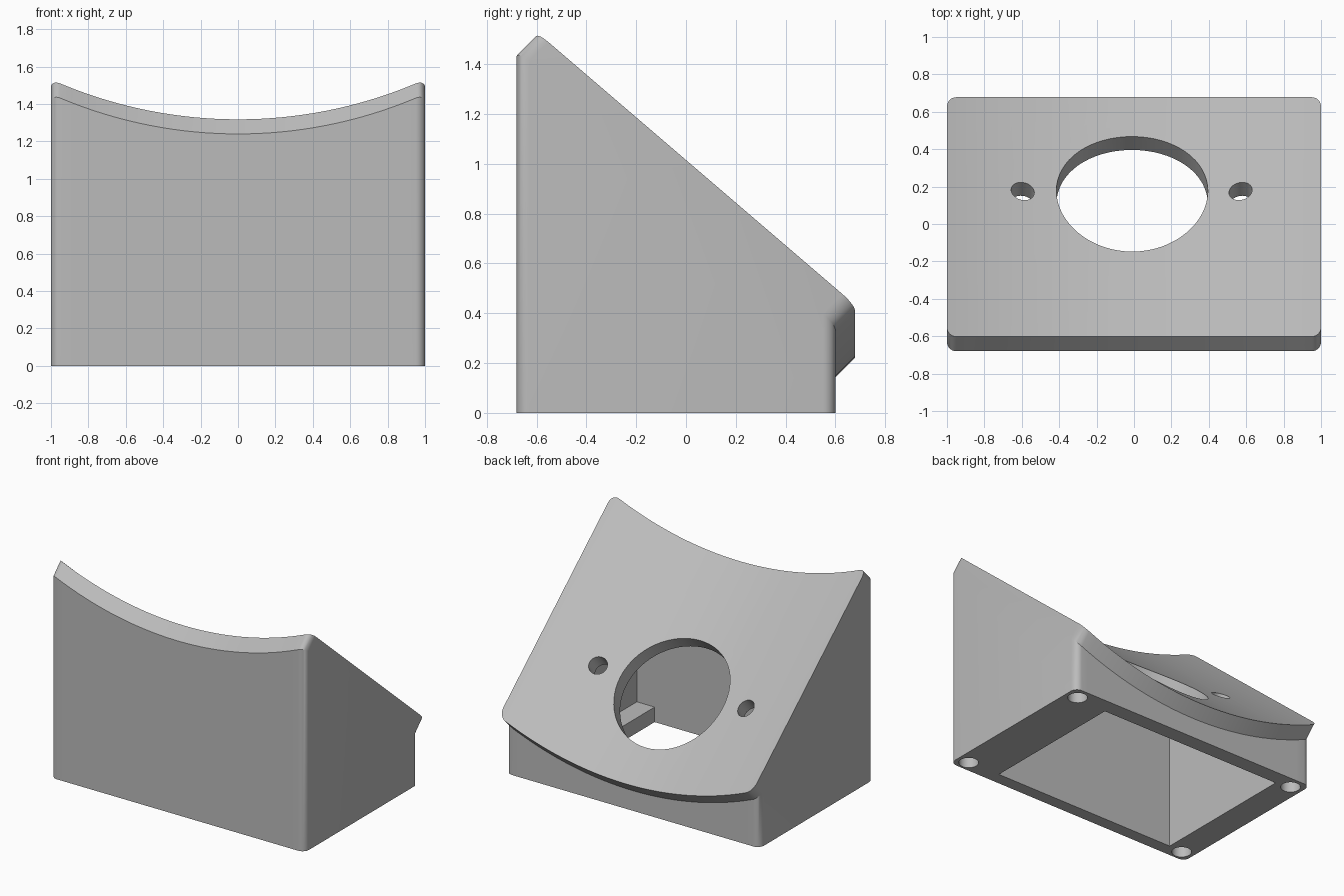
import bpy, bmesh, math
from mathutils import Vector

cube = bpy.data.objects.get("Cube")
if cube:
    bpy.data.objects.remove(cube, do_unlink=True)

SLOPE = 0.857          # fall of the top plate from front to back
RADIUS = 2.45          # sideways curve of the plate
FRONT, BACK = -0.68, 0.60
LIP = 0.078            # plate offset backwards and upwards
CORNER = 0.05

grey = bpy.data.materials.new("light_grey")
grey.use_nodes = True
grey.diffuse_color = (0.5, 0.5, 0.5, 1)
grey.node_tree.nodes["Principled BSDF"].inputs["Base Color"].default_value = (0.5, 0.5, 0.5, 1)


def under_plate(x, y):
    """Height of the underside of the curved, sloping plate."""
    sag = RADIUS - math.sqrt(RADIUS ** 2 - x ** 2)
    return 1.24 + sag - SLOPE * (y - FRONT)


def finish(name, bm):
    bmesh.ops.recalc_face_normals(bm, faces=bm.faces)
    mesh = bpy.data.meshes.new(name)
    bm.to_mesh(mesh)
    bm.free()
    mesh.materials.append(grey)
    obj = bpy.data.objects.new(name, mesh)
    bpy.context.collection.objects.link(obj)
    return obj


def loft(name, sections):
    """Join matching cross-sections into a closed solid."""
    bm = bmesh.new()
    rings = [[bm.verts.new(p) for p in s] for s in sections]
    for a, b in zip(rings, rings[1:]):
        for i in range(len(a)):
            j = (i + 1) % len(a)
            bm.faces.new((a[i], a[j], b[j], b[i]))
    bm.faces.new(rings[0])
    bm.faces.new(rings[-1])
    return finish(name, bm)


def rod(name, center, axis, radius, length, sides):
    bm = bmesh.new()
    turn = Vector((0, 0, 1)).rotation_difference(Vector(axis)).to_matrix().to_4x4()
    turn.translation = center
    bmesh.ops.create_cone(bm, cap_ends=True, segments=sides, radius1=radius,
                          radius2=radius, depth=length, matrix=turn)
    return finish(name, bm)


def cut(target, cutter):
    cutter.hide_render = True
    mod = target.modifiers.new("cut", "BOOLEAN")
    mod.operation = "DIFFERENCE"
    mod.solver = "EXACT"
    mod.object = cutter
    bpy.context.view_layer.objects.active = target
    bpy.ops.object.modifier_apply(modifier=mod.name)
    bpy.data.objects.remove(cutter, do_unlink=True)


# Outer body: section at each x, with rounded upright corners
def body_section(x, inset):
    f, b = FRONT + inset, BACK - inset
    zf, zb = under_plate(x, f), under_plate(x, b)
    return [(x, f, 0), (x, f, zf), (x, f + LIP, zf + LIP),
            (x, b + LIP, zb + LIP), (x, b, zb), (x, b, 0)]


flat = 1 - CORNER
arc = [(flat + CORNER * math.sin(a), CORNER * (1 - math.cos(a)))
       for a in (math.pi / 2 * i / 7 for i in range(1, 8))]
stations = [(-x, inset) for x, inset in reversed(arc)]
stations += [(flat * (i / 16 - 1), 0) for i in range(33)]
stations += arc
body = loft("sloped_housing", [body_section(x, inset) for x, inset in stations])

# Hollow inside, open at the bottom
IN_FRONT, IN_BACK, IN_SIDE = -0.59, 0.49, 0.80
hollow = []
for i in range(25):
    x = IN_SIDE * (i / 12 - 1)
    hollow.append([(x, IN_FRONT, -0.1), (x, IN_FRONT, under_plate(x, IN_FRONT)),
                   (x, IN_BACK, under_plate(x, IN_BACK)), (x, IN_BACK, -0.1)])
cut(body, loft("hollow_cutter", hollow))

# Large opening and two small holes, square to the slope
normal = Vector((0, SLOPE, 1)).normalized()
for x, y, r, sides in ((-0.01, 0.16, 0.405, 64), (-0.595, 0.175, 0.062, 32), (0.57, 0.175, 0.062, 32)):
    z = under_plate(x, y - LIP) + LIP
    cut(body, rod("hole_cutter", (x, y, z), normal, r, 0.44, sides))

# Screw holes in the four bottom corners
for x in (-0.91, 0.91):
    for y in (-0.60, 0.51):
        cut(body, rod("screw_hole_cutter", (x, y, 0), (0, 0, 1), 0.065, 0.5, 32))

# Low ledge inside the left wall
ledge = loft("inner_ledge", [[(x, IN_FRONT, 0), (x, IN_FRONT, 0.107),
                              (x, IN_BACK, 0.107), (x, IN_BACK, 0)] for x in (0.66, IN_SIDE)])

# Smooth curves, sharp edges
bpy.ops.object.select_all(action="DESELECT")
body.select_set(True)
bpy.context.view_layer.objects.active = body
bpy.ops.object.shade_smooth_by_angle(angle=math.radians(30))
